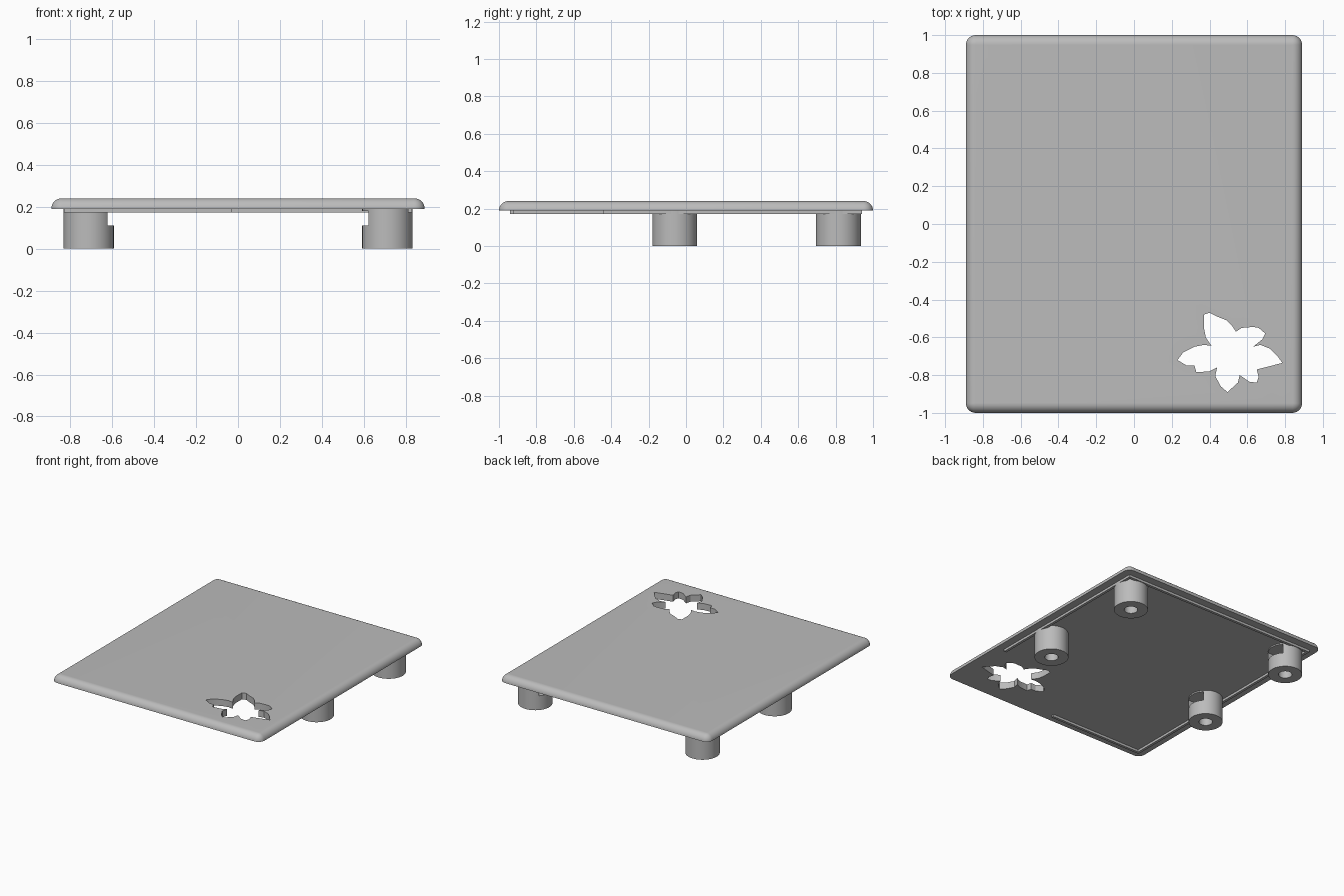
import bpy
import bmesh
from math import sin, cos, pi

if "Cube" in bpy.data.objects:
    bpy.data.objects.remove(bpy.data.objects["Cube"])

GREY = (0.5, 0.5, 0.5, 1.0)
grey = bpy.data.materials.new("plain grey")
grey.use_nodes = True
grey.diffuse_color = GREY
grey.node_tree.nodes["Principled BSDF"].inputs["Base Color"].default_value = GREY

HALF_X, HALF_Y = 0.89, 1.0
UNDERSIDE, TOP = 0.19, 0.24


def stack(name, rings):
    """Solid made of matching closed rings, capped at both ends."""
    bm = bmesh.new()
    loops = [[bm.verts.new(p) for p in ring] for ring in rings]
    n = len(loops[0])
    for low, high in zip(loops, loops[1:]):
        for i in range(n):
            j = (i + 1) % n
            bm.faces.new((low[i], low[j], high[j], high[i]))
    bm.faces.new(loops[0])
    bm.faces.new(loops[-1])
    bmesh.ops.recalc_face_normals(bm, faces=bm.faces)
    mesh = bpy.data.meshes.new(name)
    bm.to_mesh(mesh)
    bm.free()
    mesh.materials.append(grey)
    obj = bpy.data.objects.new(name, mesh)
    bpy.context.collection.objects.link(obj)
    return obj


def prism(name, outline, z0, z1):
    return stack(name, [[(x, y, z) for x, y in outline] for z in (z0, z1)])


def circle(radius, n=48):
    return [(radius * cos(2 * pi * i / n), radius * sin(2 * pi * i / n)) for i in range(n)]


def activate(obj):
    bpy.ops.object.select_all(action="DESELECT")
    obj.select_set(True)
    bpy.context.view_layer.objects.active = obj


def cut(obj, cutter):
    cutter.hide_render = True
    mod = obj.modifiers.new("cut", "BOOLEAN")
    mod.operation = "DIFFERENCE"
    mod.solver = "EXACT"
    mod.object = cutter
    activate(obj)
    bpy.ops.object.modifier_apply(modifier=mod.name)
    bpy.data.objects.remove(cutter)


def smooth(obj):
    activate(obj)
    bpy.ops.object.shade_smooth_by_angle(angle=pi / 6)


# Lid plate with rounded corners and a rounded upper edge
CORNER, ROUND, STEPS = 0.052, TOP - UNDERSIDE, 8


def plate_ring(inset, z):
    ring = []
    for k, (sx, sy) in enumerate([(1, 1), (-1, 1), (-1, -1), (1, -1)]):
        for i in range(STEPS + 1):
            a = (k + i / STEPS) * pi / 2
            ring.append((sx * (HALF_X - CORNER) + (CORNER - inset) * cos(a),
                         sy * (HALF_Y - CORNER) + (CORNER - inset) * sin(a), z))
    return ring


angles = [i / STEPS * pi / 2 for i in range(STEPS + 1)]
plate = stack("lid_plate", [plate_ring(ROUND * (1 - cos(a)), UNDERSIDE + ROUND * sin(a))
                            for a in angles])

# Flower-shaped opening, in hundredths around its centre
PETALS = [(-28, -4), (-25, 0), (-19, 3), (-14, 4), (-10, 3.5), (-13, 8), (-14, 13),
          (-14, 20), (-11, 21), (-7, 19), (-2, 17), (1, 14), (3, 11), (6, 13),
          (12, 13.5), (15, 13), (18.5, 10), (17, 7), (12, 3), (16, 4), (21, 2),
          (25, -2), (27.5, -5.5), (22, -7), (14, -9), (15, -13), (14, -16),
          (10, -15.5), (5, -12), (4, -16), (-1.5, -21), (-5, -18), (-8, -12.5),
          (-7, -8), (-11, -10), (-18, -10.5), (-19, -7), (-23, -7)]
flower = [(0.51 + x / 100, -0.68 + y / 100) for x, y in PETALS]
cut(plate, prism("flower_cutter", flower, 0, 1))
smooth(plate)

# Thin locating lip, left open around the flower corner
LX, LY, T = 0.83, 0.94, 0.02
END_X, END_Y = -0.03, -0.44
lip = [(LX, END_Y), (LX, LY), (-LX, LY), (-LX, -LY), (END_X, -LY), (END_X, T - LY),
       (T - LX, T - LY), (T - LX, LY - T), (LX - T, LY - T), (LX - T, END_Y)]
prism("locating_lip", lip, 0.172, UNDERSIDE)

# Screw posts: bored cylinders with a nut slot facing the middle
for side, label in ((1, "left"), (-1, "right")):
    for y, place in ((0.815, "back"), (-0.06, "middle")):
        post = prism(f"{place}_{label}_post", circle(0.12), 0, UNDERSIDE)
        cut(post, prism("bore_cutter", circle(0.048, 32), -0.1, 0.18))
        W = 0.08
        slot = [(-side * 0.2, -W), (side * 0.06, -W), (side * 0.06, W), (-side * 0.2, W)]
        cut(post, prism("slot_cutter", slot, 0.11, 0.18))
        post.location = (side * 0.712, y, 0)
        smooth(post)
